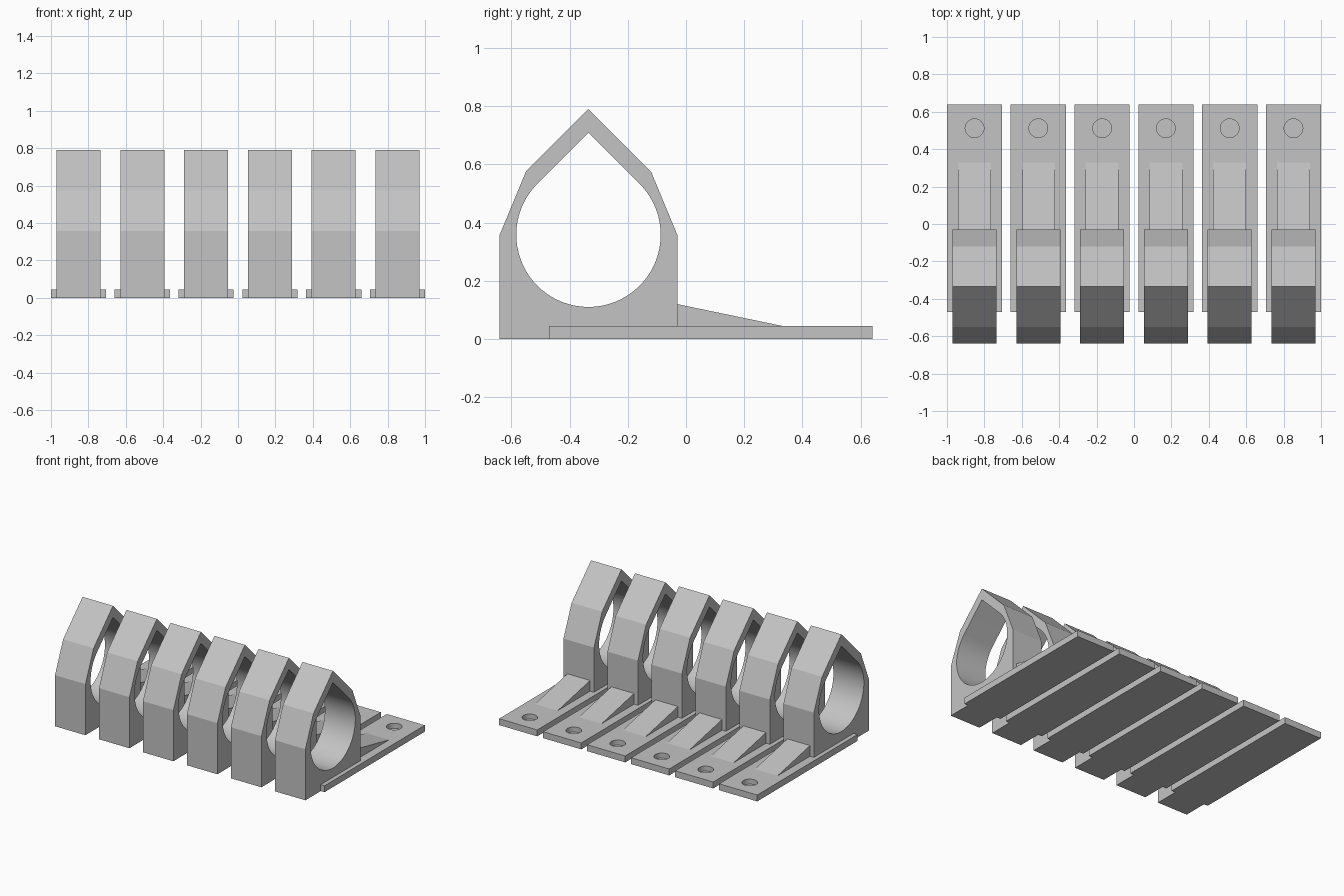
import bpy, bmesh, math

if "Cube" in bpy.data.objects:
    bpy.data.objects.remove(bpy.data.objects["Cube"])

grey = bpy.data.materials.new("light grey")
grey.diffuse_color = (0.55, 0.55, 0.55, 1)
grey.use_nodes = True
grey.node_tree.nodes["Principled BSDF"].inputs["Base Color"].default_value = grey.diffuse_color

COUNT, PITCH = 6, 0.341


def add_loop(bm, pts):
    vs = [bm.verts.new(p) for p in pts]
    return [bm.edges.new((vs[i], vs[(i + 1) % len(vs)])) for i in range(len(vs))]


def finish(bm, name):
    bmesh.ops.recalc_face_normals(bm, faces=bm.faces)
    me = bpy.data.meshes.new(name)
    bm.to_mesh(me)
    bm.free()
    me.materials.append(grey)
    return me


def side_prism(name, loops, half):
    """Extrude (y, z) outlines along x; a second outline becomes a hole."""
    bm = bmesh.new()
    edges = []
    for loop in loops:
        edges += add_loop(bm, [(-half, y, z) for y, z in loop])
    bmesh.ops.triangle_fill(bm, edges=edges, use_beauty=True, normal=(1, 0, 0))
    ext = bmesh.ops.extrude_face_region(bm, geom=bm.faces[:], use_keep_orig=True)
    for v in ext["geom"]:
        if isinstance(v, bmesh.types.BMVert):
            v.co.x = half
    return finish(bm, name)


def drop(bm, edges, z):
    """Pull walls down from an edge loop to height z and close the bottom."""
    geom = bmesh.ops.extrude_edge_only(bm, edges=edges)["geom"]
    for g in geom:
        if isinstance(g, bmesh.types.BMVert):
            g.co.z = z
    low = [g for g in geom if isinstance(g, bmesh.types.BMEdge)]
    bmesh.ops.triangle_fill(bm, edges=low, use_beauty=True, normal=(0, 0, -1))


# Teardrop ring: house-shaped outline with a round, pointed-top opening
cy, cz, r = -0.335, 0.358, 0.248
right = [(0.305, 0), (0.305, 0.358), (0.215, 0.575)]
outline = ([(cy + y, z) for y, z in right] + [(cy, 0.79)]
           + [(cy - y, z) for y, z in reversed(right)])
N = 54
opening = [(cy + r * math.cos(a), cz + r * math.sin(a))
           for a in (math.radians(135 + 270 * i / N) for i in range(N + 1))]
opening.append((cy, cz + r * math.sqrt(2)))
ring = side_prism("ring", [outline, opening], 0.118)

# Sloping brace behind the ring
brace = side_prism("brace", [[(-0.06, 0.02), (0.33, 0.02), (0.33, 0.045), (-0.06, 0.126)]], 0.088)

# Base plate with a blind screw hole
bm = bmesh.new()
w, top = 0.1475, 0.045
rim = add_loop(bm, [(-w, -0.47, top), (w, -0.47, top), (w, 0.64, top), (-w, 0.64, top)])
hole = add_loop(bm, [(0.05 * math.cos(a), 0.512 + 0.05 * math.sin(a), top)
                     for a in (math.tau * i / 32 for i in range(32))])
bmesh.ops.triangle_fill(bm, edges=rim + hole, use_beauty=True, normal=(0, 0, 1))
drop(bm, rim, 0)
drop(bm, hole, 0.01)
plate = finish(bm, "base_plate")

# Row of identical holders
for i in range(COUNT):
    for me in (ring, brace, plate):
        ob = bpy.data.objects.new(f"{me.name}_{i + 1}", me)
        ob.location.x = (i - (COUNT - 1) / 2) * PITCH
        bpy.context.collection.objects.link(ob)
        if i == 0:
            bpy.ops.object.select_all(action='DESELECT')
            ob.select_set(True)
            bpy.context.view_layer.objects.active = ob
            bpy.ops.object.shade_smooth_by_angle(angle=math.radians(20))
